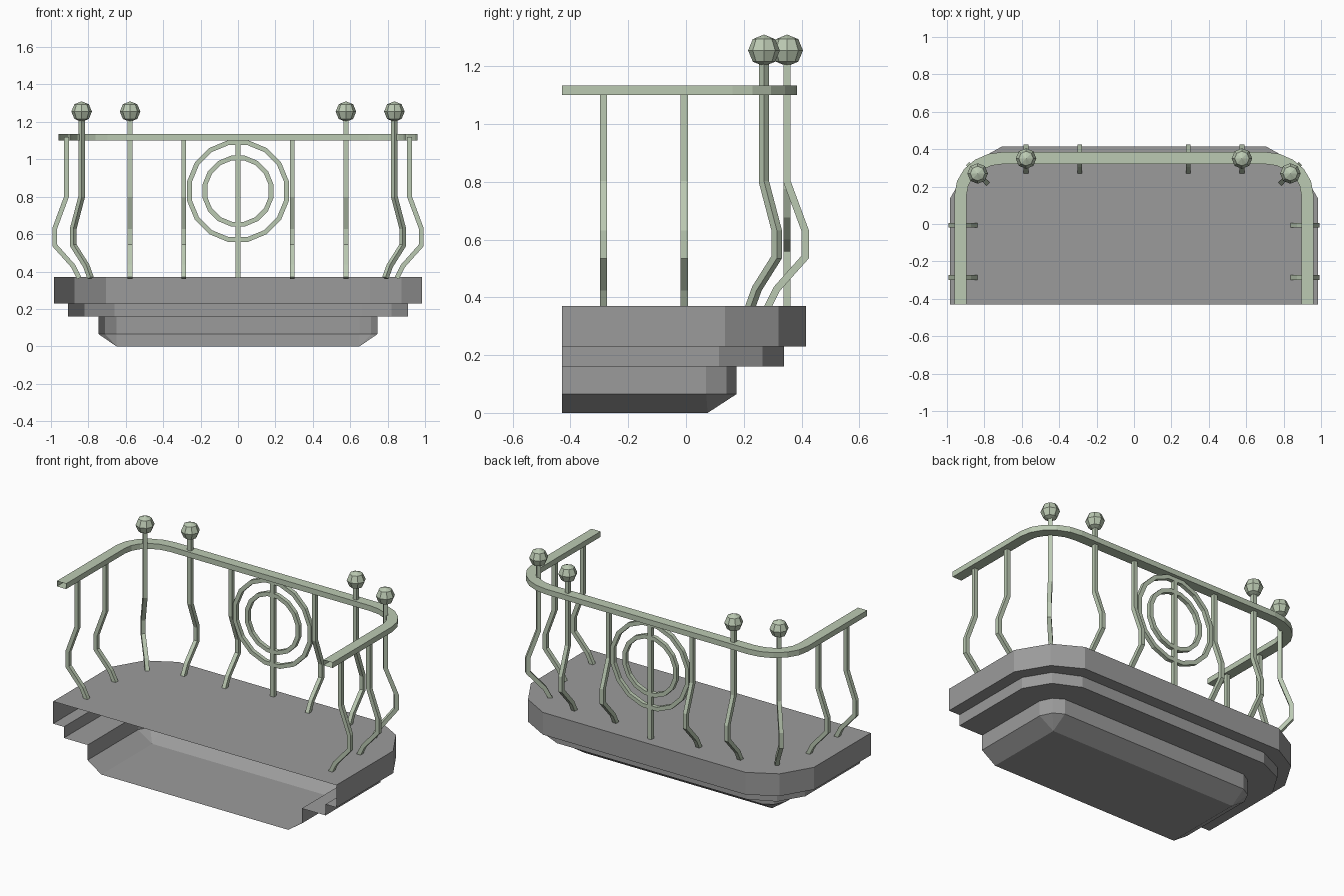
import bpy, bmesh, math
from mathutils import Vector

cube = bpy.data.objects.get("Cube")
if cube:
    bpy.data.objects.remove(cube)


def material(name, rgb):
    m = bpy.data.materials.new(name)
    m.use_nodes = True
    col = (*rgb, 1)
    m.diffuse_color = col
    m.node_tree.nodes["Principled BSDF"].inputs["Base Color"].default_value = col
    return m


STONE = material("grey stone", (0.33, 0.33, 0.33))
METAL = material("pale green metal", (0.50, 0.59, 0.45))


def finish(bm, name, mat):
    bmesh.ops.recalc_face_normals(bm, faces=bm.faces)
    me = bpy.data.meshes.new(name)
    bm.to_mesh(me)
    bm.free()
    me.materials.append(mat)
    ob = bpy.data.objects.new(name, me)
    bpy.context.collection.objects.link(ob)
    return ob


def sweep(name, path, side, half_n, half_s, closed=False, caps=True):
    """Sweep a rectangle along a planar path; side is the plane's normal."""
    bm = bmesh.new()
    pts = [Vector(p) for p in path]
    side = Vector(side).normalized()
    n = len(pts)
    rings = []
    for i, p in enumerate(pts):
        a = pts[i - 1] if closed or i > 0 else None
        b = pts[(i + 1) % n] if closed or i < n - 1 else None
        t_in = (p - a).normalized() if a else (b - p).normalized()
        t_out = (b - p).normalized() if b else t_in
        t = (t_in + t_out).normalized()
        miter = t.cross(side) * (half_n / t.dot(t_in))
        rings.append([bm.verts.new(p + miter * u + side * half_s * v)
                      for u, v in ((1, 1), (1, -1), (-1, -1), (-1, 1))])
    for i in range(n if closed else n - 1):
        r, q = rings[i], rings[(i + 1) % n]
        for k in range(4):
            j = (k + 1) % 4
            bm.faces.new((r[k], r[j], q[j], q[k]))
    if caps and not closed:
        bm.faces.new(rings[0])
        bm.faces.new(rings[-1])
    return finish(bm, name, METAL)


# Stepped base: a shell left open at the wall side
WALL = -0.43
slab = [(0.985, WALL), (0.985, 0.135), (0.875, 0.32), (0.705, 0.415)]
step = [(0.91, WALL), (0.91, 0.115), (0.82, 0.265), (0.66, 0.34)]
foot = [(0.745, WALL), (0.745, 0.07), (0.71, 0.14), (0.65, 0.175)]
sole = [(0.65, WALL)] + [(0.65, 0.075)] * 3
levels = [(slab, 0.37), (slab, 0.23), (step, 0.23), (step, 0.16),
          (foot, 0.16), (foot, 0.065), (sole, 0)]
bm = bmesh.new()
rings = []
for outline, z in levels:
    full = outline + [(-x, y) for x, y in reversed(outline)]
    rings.append([bm.verts.new((x, y, z)) for x, y in full])
for r, q in zip(rings, rings[1:]):
    for k in range(len(r) - 1):
        bm.faces.new((r[k], r[k + 1], q[k + 1], q[k]))
bm.faces.new(rings[0])
bm.faces.new(rings[-1])
bmesh.ops.remove_doubles(bm, verts=bm.verts, dist=0.0005)
finish(bm, "balcony_base", STONE)

# Handrail: open-ended box tube with rounded corners
BACK, SIDE = 0.353, 0.927
half = [(SIDE, WALL)]
for i in range(6):
    a = math.radians(18 * i)
    half.append((0.70 + 0.227 * math.cos(a), 0.158 + 0.195 * math.sin(a)))
rail = half + [(-x, y) for x, y in reversed(half)]
sweep("handrail", [(x, y, 1.117) for x, y in rail], (0, 0, 1),
      0.032, 0.017, caps=False)

# Bowed balusters: offset outwards against height
BOW = [(-0.068, 0.365), (-0.035, 0.43), (0.063, 0.54),
       (0.063, 0.63), (0, 0.80)]
BAR = 0.0125


def baluster(name, x, y, out, top):
    d = Vector((*out, 0)).normalized()
    base = Vector((x, y, 0))
    path = [base + d * o + Vector((0, 0, z)) for o, z in BOW + [(0, top)]]
    sweep(name, path, (-d.y, d.x, 0), BAR, BAR)


def finial(name, x, y):
    bm = bmesh.new()
    bmesh.ops.create_uvsphere(bm, u_segments=8, v_segments=4, radius=0.055)
    bmesh.ops.translate(bm, verts=bm.verts, vec=(x, y, 1.255))
    finish(bm, name, METAL)


for s, label in ((1, "left"), (-1, "right")):
    baluster("side_baluster_front_" + label, s * 0.917, -0.286, (s, 0), 1.118)
    baluster("side_baluster_rear_" + label, s * 0.917, -0.006, (s, 0), 1.118)
    baluster("rear_baluster_" + label, s * 0.29, BACK - 0.003, (0, 1), 1.118)
    baluster("rear_post_" + label, s * 0.577, BACK - 0.003, (0, 1), 1.22)
    finial("rear_finial_" + label, s * 0.577, BACK - 0.003)
    baluster("corner_post_" + label, s * 0.836, 0.27, (s, 1), 1.22)
    finial("corner_finial_" + label, s * 0.836, 0.27)

# Straight centre bar and the two decorative rings
sweep("centre_bar", [(0, BACK - 0.003, 0.365), (0, BACK - 0.003, 1.118)],
      (0, 1, 0), BAR, BAR)
for name, radius in (("outer_ring", 0.264), ("inner_ring", 0.180)):
    angles = [math.tau * (i + 0.5) / 16 for i in range(16)]
    sweep(name, [(radius * math.cos(a), BACK - 0.003,
                  0.83 + radius * math.sin(a)) for a in angles],
          (0, 1, 0), BAR, BAR, closed=True)
